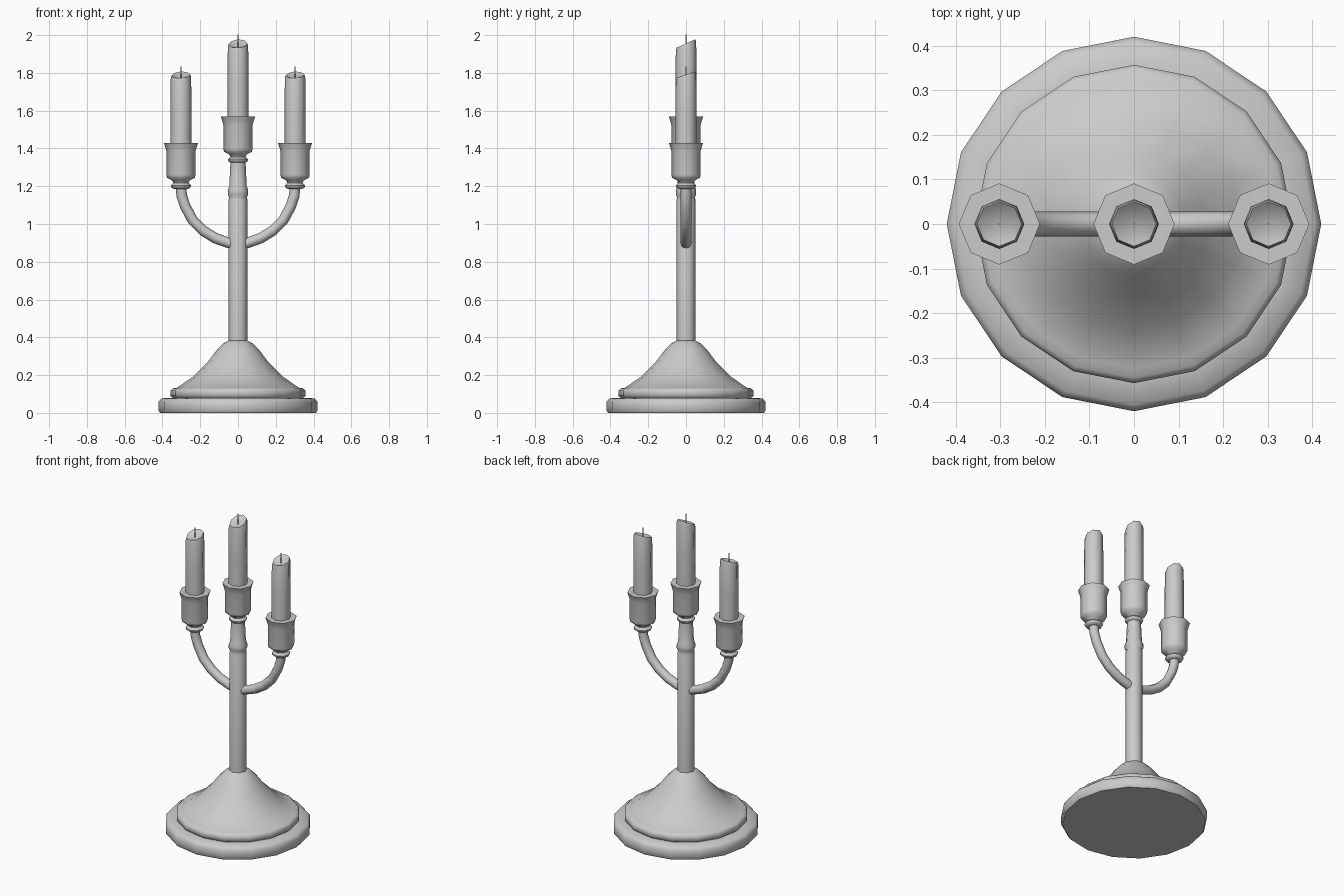
import bpy, bmesh, math

cube = bpy.data.objects.get("Cube")
if cube:
    bpy.data.objects.remove(cube, do_unlink=True)

# One plain grey for everything
grey = bpy.data.materials.new("plain grey")
grey.use_nodes = True
COLOUR = (0.6, 0.6, 0.6, 1)
grey.diffuse_color = COLOUR
grey.node_tree.nodes["Principled BSDF"].inputs["Base Color"].default_value = COLOUR


def finish(obj, angle=50):
    obj.data.materials.append(grey)
    bpy.ops.object.select_all(action='DESELECT')
    obj.select_set(True)
    bpy.context.view_layer.objects.active = obj
    bpy.ops.object.shade_smooth_by_angle(angle=math.radians(angle))


def lathe(name, profile, sides, x=0, z=0, shape=None):
    """Turn (radius, height) points about a vertical axis; ends are capped."""
    bm = bmesh.new()
    rings = []
    for r, h in profile:
        if r == 0:
            rings.append([bm.verts.new((0, 0, h))] * sides)
        else:
            rings.append([bm.verts.new((r * math.cos(a), r * math.sin(a), h))
                          for a in (2 * math.pi * i / sides for i in range(sides))])
    for low, high in zip(rings, rings[1:]):
        for i in range(sides):
            j = (i + 1) % sides
            corners = list(dict.fromkeys((low[i], low[j], high[j], high[i])))
            if len(corners) > 2:
                bm.faces.new(corners)
    for ring in (rings[0], rings[-1]):
        if ring[0] != ring[1]:
            bm.faces.new(ring)
    if shape:
        for v in bm.verts:
            v.co.z += shape(v.co)
    bmesh.ops.recalc_face_normals(bm, faces=bm.faces)
    mesh = bpy.data.meshes.new(name)
    bm.to_mesh(mesh)
    bm.free()
    obj = bpy.data.objects.new(name, mesh)
    obj.location = (x, 0, z)
    bpy.context.collection.objects.link(obj)
    finish(obj)
    return obj


# Stepped foot with a flared cone
lathe("base", [(0.412, 0), (0.42, 0.01), (0.42, 0.06), (0.405, 0.077), (0.345, 0.08),
               (0.357, 0.09), (0.357, 0.118), (0.345, 0.13), (0.325, 0.132),
               (0.24, 0.19), (0.16, 0.27), (0.115, 0.33), (0.075, 0.37), (0.045, 0.385)], 16)

# Central stem with a small knot
lathe("stem", [(0.05, 0.34), (0.05, 1.13), (0.046, 1.14), (0.054, 1.155), (0.054, 1.18),
               (0.046, 1.2), (0.04, 1.33)], 8)

# Cup profile, measured down from its rim
CUP = [(0.038, -0.245), (0.052, -0.235), (0.054, -0.225), (0.04, -0.212), (0.046, -0.2),
       (0.074, -0.185), (0.077, -0.17), (0.077, -0.045), (0.084, -0.02), (0.091, 0)]


def candle_holder(side, x, rim, top, slope):
    lathe(side + "_cup", CUP, 8, x, rim)

    # Candle with a slanted, slightly melted hollow top
    height = top - rim

    def melt(co):
        if co.z < height - 0.1:
            return 0
        return slope * (co.y - 0.05) + 0.1 * min(co.x, 0)

    lathe(side + "_candle", [(0.056, -0.03), (0.056, height * 0.4), (0.054, height - 0.015),
                             (0.05, height), (0.042, height - 0.004), (0, height - 0.02)],
          8, x, rim, melt)
    lathe(side + "_wick", [(0.003, top - 0.06), (0.003, top + 0.025)], 4, x)


candle_holder("middle", 0, 1.568, 1.978, 0.45)
candle_holder("left", 0.302, 1.43, 1.808, 0.35)
candle_holder("right", -0.302, 1.43, 1.808, 0.35)

# Curved arms, mirrored about the stem
ARM = [(0, 0.89), (0.05, 0.9), (0.12, 0.925), (0.185, 0.965), (0.24, 1.02),
       (0.28, 1.095), (0.298, 1.15), (0.302, 1.2)]
for side, sign in (("left", 1), ("right", -1)):
    curve = bpy.data.curves.new(side + "_arm", 'CURVE')
    curve.dimensions = '3D'
    curve.bevel_depth = 0.028
    curve.bevel_resolution = 2
    curve.use_fill_caps = True
    spline = curve.splines.new('POLY')
    spline.points.add(len(ARM) - 1)
    for point, (x, z) in zip(spline.points, ARM):
        point.co = (sign * x, 0, z, 1)
    source = bpy.data.objects.new(side + "_arm_path", curve)
    bpy.context.collection.objects.link(source)
    bpy.context.view_layer.update()
    mesh = bpy.data.meshes.new_from_object(source.evaluated_get(
        bpy.context.evaluated_depsgraph_get()))
    bpy.data.objects.remove(source, do_unlink=True)
    arm = bpy.data.objects.new(side + "_arm", mesh)
    bpy.context.collection.objects.link(arm)
    mesh.materials.clear()
    finish(arm)
